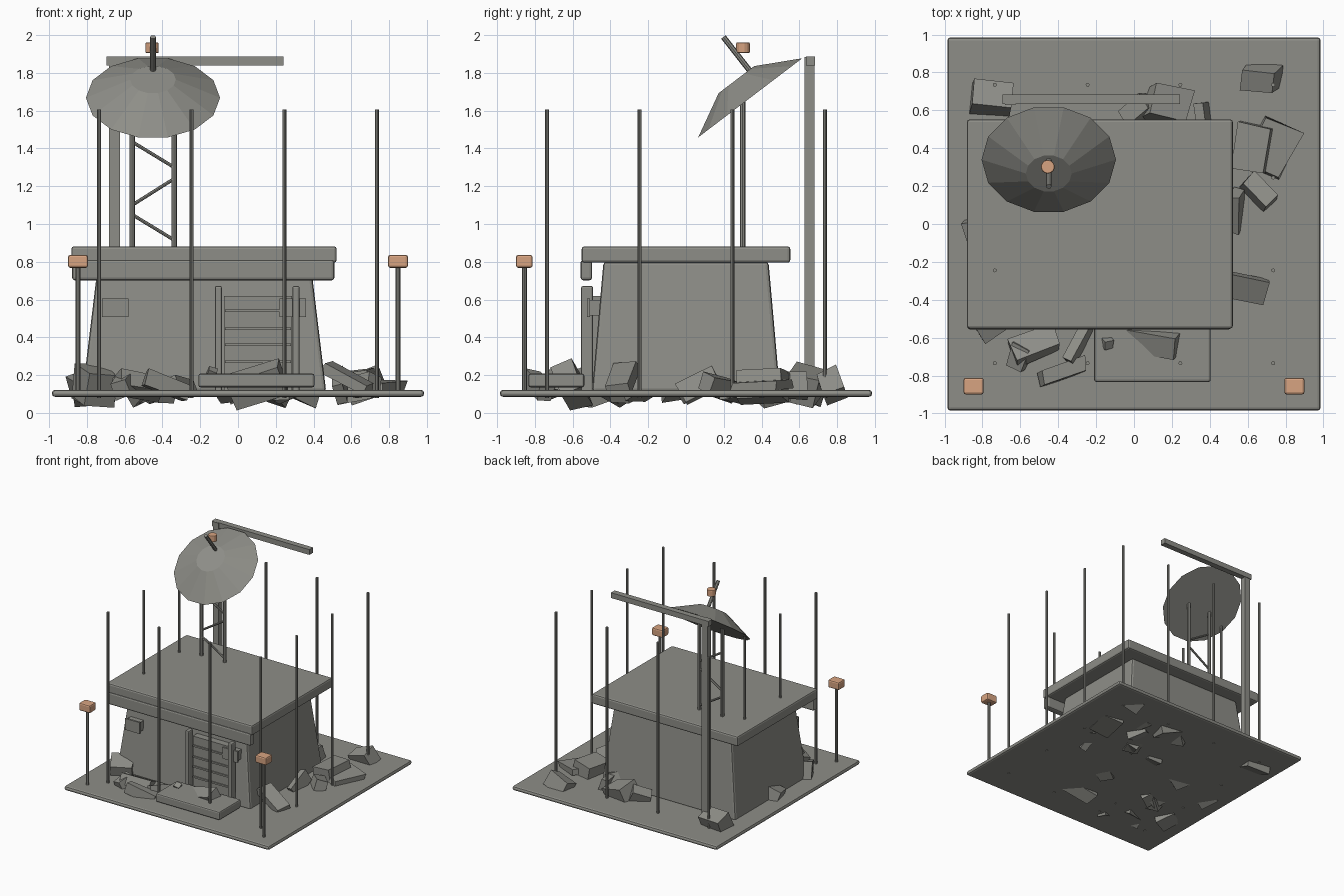
import bpy, bmesh, math, random
from mathutils import Vector, Euler, Matrix

if "Cube" in bpy.data.objects:
    bpy.data.objects.remove(bpy.data.objects["Cube"])

random.seed(4)


def material(name, rgb):
    m = bpy.data.materials.new(name)
    m.diffuse_color = (*rgb, 1)
    m.use_nodes = True
    m.node_tree.nodes["Principled BSDF"].inputs["Base Color"].default_value = m.diffuse_color
    return m


CONCRETE = material("weathered_grey", (0.27, 0.27, 0.245))
ORANGE = material("lamp_orange", (0.68, 0.37, 0.22))


def finish(name, bm, mat=CONCRETE, bevel=0.0, segments=2):
    bmesh.ops.recalc_face_normals(bm, faces=bm.faces)
    me = bpy.data.meshes.new(name)
    bm.to_mesh(me)
    bm.free()
    me.materials.append(mat)
    ob = bpy.data.objects.new(name, me)
    bpy.context.collection.objects.link(ob)
    if bevel:
        mod = ob.modifiers.new("edge_bevel", 'BEVEL')
        mod.width = bevel
        mod.segments = segments
    return ob


def box(name, lo, hi, mat=CONCRETE, bevel=0.0):
    """Box between two corners."""
    lo, hi = Vector(lo), Vector(hi)
    bm = bmesh.new()
    bmesh.ops.create_cube(bm, size=1)
    for v in bm.verts:
        v.co = (lo + hi) / 2 + v.co * (hi - lo)
    return finish(name, bm, mat, bevel)


def rod(name, a, b, r, sides=8, mat=CONCRETE, bevel=0.0):
    """Round bar from a to b."""
    a, b = Vector(a), Vector(b)
    d = b - a
    mat4 = Matrix.Translation((a + b) / 2) @ d.to_track_quat('Z', 'Y').to_matrix().to_4x4()
    bm = bmesh.new()
    bmesh.ops.create_cone(bm, cap_ends=True, segments=sides, radius1=r, radius2=r,
                          depth=d.length, matrix=mat4)
    return finish(name, bm, mat, bevel)


# Ground slab and doorstep
box("ground_slab", (-.985, -.985, .085), (.985, .985, .122), bevel=.016)
box("doorstep", (-.21, -.834, .135), (.405, -.538, .208), bevel=.012)

# Bunker walls, tapering upwards
bm = bmesh.new()
bmesh.ops.create_cube(bm, size=1)
for v in bm.verts:
    top = v.co.z > 0
    v.co = (-.178 + math.copysign(.562 if top else .645, v.co.x),
            math.copysign(.437 if top else .498, v.co.y), .80 if top else .11)
finish("bunker_walls", bm, bevel=.018)

# Roof and front fascia
box("roof_slab", (-.882, -.552, .795), (.522, .552, .882), bevel=.014)
box("roof_fascia", (-.878, -.558, .702), (.51, -.497, .81), bevel=.014)

# Door with slats and side posts
box("door_panel", (-.075, -.512, .12), (.285, -.44, .62))
for i, z in enumerate((.27, .36, .445, .54)):
    box(f"door_slat_{i}", (-.07, -.522, z - .007), (.28, -.505, z + .007))
for i, x in enumerate((-.104, .307)):
    box(f"door_post_{i}", (x - .019, -.555, .11), (x + .019, -.492, .672), bevel=.01)

# Shuttered windows
for i, x in enumerate((-.65, .29)):
    box(f"window_shutter_{i}", (x - .071, -.525, .507), (x + .071, -.508, .605))
    box(f"window_recess_{i}", (x - .062, -.51, .515), (x + .062, -.44, .597))

# Fence rods around the perimeter
grid = (-.735, -.245, .245, .735)
for x in grid:
    for y in grid:
        if max(abs(x), abs(y)) > .5:
            rod("fence_rod", (x, y, .08), (x, y, 1.607), .0105)

# Lamp posts
for i, x in enumerate((-.847, .847)):
    rod(f"lamp_pole_{i}", (x, -.855, .11), (x, -.855, .78), .0125)
    box(f"lamp_head_{i}", (x - .053, -.9, .768), (x + .053, -.812, .836), ORANGE, .012)

# Gantry mast and arm
box("gantry_mast", (-.682, .628, .11), (-.626, .68, 1.885))
box("gantry_arm", (-.695, .634, 1.84), (.242, .684, 1.886))

# Lattice tower
XL, XR, TY = -.56, -.338, .3
for i, x in enumerate((XL, XR)):
    rod(f"tower_leg_{i}", (x, TY, .87), (x, TY, 1.65), .015)
for i, (za, zb) in enumerate(((.915, 1.05), (1.24, 1.10), (1.30, 1.435))):
    if i == 1:
        za, zb = zb, za
        rod(f"tower_brace_{i}", (XL, TY, za), (XR, TY, zb), .009)
    else:
        rod(f"tower_brace_{i}", (XR, TY, za), (XL, TY, zb), .009)

# Dish: shallow truncated cone facing up and forward
normal = Vector((0, -.605, .796)).normalized()
rim = Vector((-.45, .34, 1.668))
tilt = math.atan2(.605, .796)
bm = bmesh.new()
bmesh.ops.create_cone(bm, cap_ends=True, segments=14, radius1=.355, radius2=.121, depth=.121,
                      matrix=Matrix.Translation(rim + normal * .0605)
                      @ Matrix.Rotation(tilt, 4, 'X') @ Matrix.Rotation(math.pi / 2, 4, 'Z'))
finish("dish", bm)
rod("feed_arm", (-.45, .335, 1.815), (-.45, .198, 1.99), .015)
rod("feed_horn", (-.455, .302, 1.905), (-.455, .302, 1.961), .036, 14, ORANGE, .006)

# Rubble chunks: x, y, length, width, height, yaw in degrees
rubble = [
    (.67, .77, .19, .12, .13, -8), (.63, .40, .18, .25, .16, -10),
    (.66, .17, .19, .10, .10, -45), (.54, .07, .06, .22, .12, -8),
    (.10, -.61, .32, .13, .18, -10), (-.52, -.64, .25, .13, .09, 20),
    (-.38, -.78, .26, .08, .09, 18), (-.30, -.64, .06, .22, .08, -25),
    (-.60, -.70, .14, .10, .10, 70), (-.75, .66, .22, .15, .18, -6),
    (.17, .63, .22, .18, .17, -15), (.02, .60, .16, .10, .12, 40),
    (.37, .57, .05, .14, .14, 8), (-.76, -.50, .18, .16, .18, 30),
    (-.82, -.05, .12, .16, .12, 12), (.34, .44, .16, .16, .16, 33),
]
# Buried chunks that poke through the underside
rubble += [(random.uniform(-.65, .3), random.uniform(-.4, .4), .16, .13, .14,
            random.uniform(0, 90)) for _ in range(8)]


def chunk(name, loc, size, angles):
    bm = bmesh.new()
    bmesh.ops.create_cube(bm, size=1)
    m = Matrix.Translation(loc) @ Euler([math.radians(a) for a in angles]).to_matrix().to_4x4()
    for v in bm.verts:
        k = random.uniform(.86, 1.06)
        v.co = m @ Vector([c * s * k for c, s in zip(v.co, size)])
    return finish(name, bm)


for i, (x, y, l, w, h, yaw) in enumerate(rubble):
    chunk(f"rubble_{i}", (x, y, .145), (l, w, h),
          (random.uniform(-28, 28), random.uniform(-22, 22), yaw))
chunk("leaning_plank", (.58, -.34, .185), (.28, .14, .06), (8, 28, -12))
chunk("fallen_plate", (.73, .40, .145), (.22, .28, .05), (2, 3, -26))
chunk("rubble_pebble", (-.14, -.63, .21), (.05, .05, .05), (30, 20, 10))
